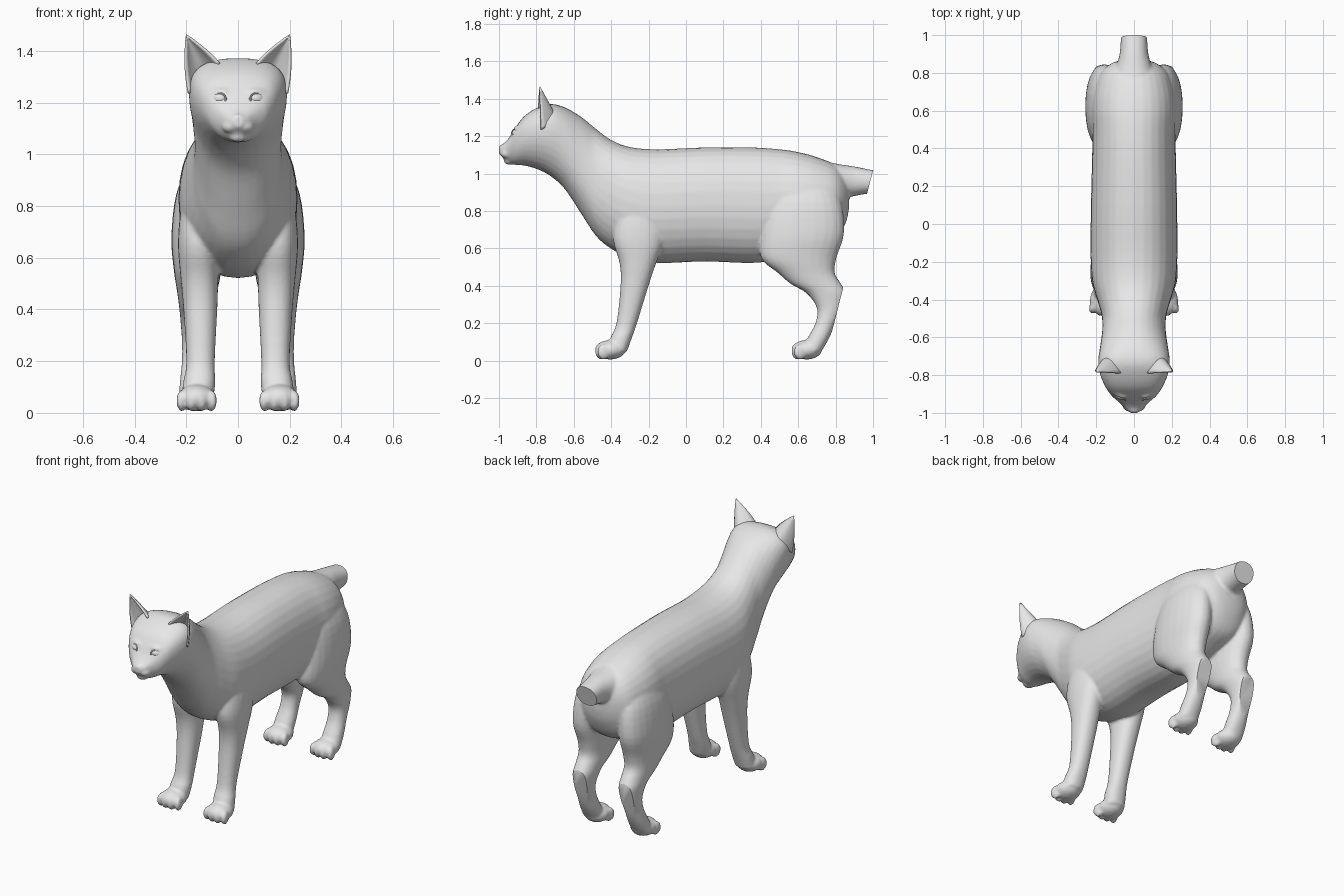
import bpy, bmesh, math
from mathutils import Matrix, Vector

if "Cube" in bpy.data.objects:
    bpy.data.objects.remove(bpy.data.objects["Cube"])

grey = bpy.data.materials.new("soft_grey")
grey.diffuse_color = (0.8, 0.8, 0.8, 1)
grey.use_nodes = True
grey.node_tree.nodes["Principled BSDF"].inputs["Base Color"].default_value = grey.diffuse_color


def spline(rows, steps):
    """Smoothly interpolate rows of numbers."""
    out = []
    for i in range(len(rows) - 1):
        p0, p1 = rows[max(i - 1, 0)], rows[i]
        p2, p3 = rows[i + 1], rows[min(i + 2, len(rows) - 1)]
        for j in range(steps):
            t = j / steps
            out.append([0.5 * (2 * b + (c - a) * t + (2 * a - 5 * b + 4 * c - d) * t * t
                               + (3 * b - a - 3 * c + d) * t ** 3)
                        for a, b, c, d in zip(p0, p1, p2, p3)])
    return out + [list(rows[-1])]


def loft(bm, rings):
    """Skin a list of closed rings and cap both ends."""
    loops = [[bm.verts.new(p) for p in r] for r in rings]
    n = len(loops[0])
    for a, b in zip(loops, loops[1:]):
        for i in range(n):
            bm.faces.new((a[i], a[(i + 1) % n], b[(i + 1) % n], b[i]))
    bm.faces.new(loops[0])
    bm.faces.new(loops[-1][::-1])


def oval(n, power):
    for i in range(n):
        a = 2 * math.pi * i / n
        c, s = math.cos(a), math.sin(a)
        yield (math.copysign(abs(c) ** (2 / power), c),
               math.copysign(abs(s) ** (2 / power), s))


def trunk(bm, rows):
    """Rows are y, bottom, top, half width; the head is widest above its middle."""
    rings = []
    for y, lo, hi, w in spline(rows, 4):
        k = 0.28 * min(1, max(0, (-0.5 - y) / 0.2))
        m, h = (lo + hi) / 2, (hi - lo) / 2
        rings.append([(w * c, y, m + h * (s + k * (1 - s * s))) for c, s in oval(32, 2.2)])
    loft(bm, rings)


def leg(bm, rows, side):
    """Rows are z, front y, back y, inner x, outer x."""
    rings = []
    for z, y0, y1, x0, x1 in spline(rows, 4):
        rings.append([(side * ((x0 + x1) / 2 + (x1 - x0) / 2 * c),
                       (y0 + y1) / 2 + (y1 - y0) / 2 * s, z) for c, s in oval(24, 2.2)])
    loft(bm, rings)


def ball(bm, centre, radii, turn=0, tilt=0):
    m = (Matrix.Translation(centre) @ Matrix.Rotation(turn, 4, 'Z')
         @ Matrix.Rotation(tilt, 4, 'X') @ Matrix.Diagonal((*radii, 1)))
    bmesh.ops.create_uvsphere(bm, u_segments=24, v_segments=14, radius=1, matrix=m)


def finish(name, bm, angle=50):
    bmesh.ops.recalc_face_normals(bm, faces=bm.faces[:])
    me = bpy.data.meshes.new(name)
    bm.to_mesh(me)
    bm.free()
    me.materials.append(grey)
    ob = bpy.data.objects.new(name, me)
    bpy.context.collection.objects.link(ob)
    bpy.ops.object.select_all(action='DESELECT')
    ob.select_set(True)
    bpy.context.view_layer.objects.active = ob
    bpy.ops.object.shade_smooth_by_angle(angle=math.radians(angle))
    return ob


# Head, neck and torso
bm = bmesh.new()
trunk(bm, [
    (-1.0, 1.105, 1.14, .02), (-.985, 1.09, 1.152, .04), (-.96, 1.068, 1.175, .062),
    (-.935, 1.052, 1.208, .09), (-.91, 1.046, 1.25, .118), (-.865, 1.043, 1.307, .15),
    (-.8, 1.025, 1.35, .178), (-.73, .99, 1.372, .19), (-.65, .92, 1.355, .18),
    (-.56, .785, 1.303, .168), (-.48, .665, 1.238, .172), (-.4, .598, 1.18, .195),
    (-.3, .55, 1.142, .222), (-.15, .522, 1.13, .23), (.1, .53, 1.14, .228),
    (.35, .522, 1.14, .222), (.5, .54, 1.13, .22), (.6, .56, 1.115, .225),
    (.7, .59, 1.088, .215), (.8, .64, 1.045, .18), (.855, .74, .98, .11),
    (.872, .82, .92, .04)])
# Tail stump, trimmed later
trunk(bm, [(.72, .83, 1.07, .13), (.82, .86, 1.05, .10), (.9, .88, 1.038, .076),
           (1.0, .897, 1.018, .069), (1.06, .905, 1.008, .067)])
# Muzzle, chin and nose
ball(bm, (0, -.945, 1.066), (.036, .028, .019))
ball(bm, (0, -.984, 1.143), (.026, .018, .013), 0, .3)
for s in (-1, 1):
    ball(bm, (s * .027, -.957, 1.106), (.036, .036, .025), s * .4)
    # Brow ridges
    ball(bm, (s * .078, -.893, 1.243), (.046, .022, .012), s * .6)
    # Legs
    leg(bm, [(.9, -.34, -.14, .08, .19), (.78, -.37, -.12, .07, .222),
             (.65, -.39, -.115, .07, .232), (.52, -.355, -.16, .076, .222),
             (.4, -.35, -.2, .08, .211), (.2, -.372, -.262, .09, .2),
             (.12, -.405, -.29, .088, .212), (.05, -.42, -.315, .095, .22)], s)
    leg(bm, [(.98, .48, .76, .05, .18), (.85, .43, .83, .05, .238),
             (.68, .40, .845, .06, .258), (.55, .40, .805, .065, .248),
             (.47, .49, .795, .08, .236), (.41, .56, .83, .088, .228),
             (.36, .645, .856, .095, .223), (.28, .70, .838, .105, .217),
             (.2, .692, .80, .11, .217), (.12, .65, .765, .105, .225),
             (.05, .62, .725, .105, .228)], s)
    # Paws with four toes each
    for y in (-.405, .645):
        ball(bm, (s * .16, y, .058), (.074, .082, .052))
        for i in range(4):
            x = (i - 1.5) * .038
            ball(bm, (s * .16 + x, y - .052 + abs(i - 1.5) * .012, .047),
                 (.02, .036, .042), x * 4)

# Blend everything into one smooth skin
bmesh.ops.recalc_face_normals(bm, faces=bm.faces[:])
body = finish("body", bm)
mod = body.modifiers.new("blend", 'REMESH')
mod.mode = 'VOXEL'
mod.voxel_size = 0.009
mod = body.modifiers.new("relax", 'SMOOTH')
mod.factor = 0.5
mod.iterations = 4
skin = bpy.data.meshes.new_from_object(
    body.evaluated_get(bpy.context.evaluated_depsgraph_get()))
bpy.data.objects.remove(body)
bm = bmesh.new()
bm.from_mesh(skin)
# Cut the tail stump flat
bmesh.ops.bisect_plane(bm, geom=bm.verts[:] + bm.edges[:] + bm.faces[:],
                       plane_co=(0, 1.0, 1.018), plane_no=(0, .118, -.03), clear_outer=True)
bmesh.ops.holes_fill(bm, edges=[e for e in bm.edges if e.is_boundary], sides=0)
finish("body", bm)

# Cupped ears, open to the front
for s, label in ((-1, "right"), (1, "left")):
    bm = bmesh.new()
    inner, outer, tip = Vector((.072, -.79, 1.35)), Vector((.19, -.775, 1.235)), Vector((.2, -.783, 1.462))
    grid = []
    for j in range(13):
        t = j / 12
        row = []
        for i in range(13):
            u = i / 6 - 1
            f = (1 - t) ** .85
            p = tip + (inner.lerp(outer, (u + 1) / 2) - tip) * f
            bulge = (1 - u * u) * f
            p += Vector((.008 * math.sin(math.pi * t) * u, .085 * bulge, .012 * bulge))
            row.append(bm.verts.new((s * p.x, p.y, p.z)))
        grid.append(row)
    for a, b in zip(grid, grid[1:]):
        for i in range(12):
            bm.faces.new((a[i], a[i + 1], b[i + 1], b[i]))
    bmesh.ops.remove_doubles(bm, verts=bm.verts[:], dist=1e-5)
    ear = finish(label + "_ear", bm, 60)
    mod = ear.modifiers.new("thickness", 'SOLIDIFY')
    mod.thickness = 0.009
    mod.offset = 0

    # Eyes with a thin lid rim
    bm = bmesh.new()
    ball(bm, (s * .075, -.907, 1.215), (.031, .02, .021), s * .55)
    finish(label + "_eye", bm)
    bpy.ops.mesh.primitive_torus_add(
        major_segments=32, minor_segments=8, major_radius=.031, minor_radius=.004,
        location=(s * .075, -.914, 1.215), rotation=(math.pi / 2, 0, s * .55))
    lid = bpy.context.object
    lid.name = label + "_eyelid"
    lid.scale = (1.05, .72, 1)
    lid.data.materials.append(grey)
    bpy.ops.object.shade_smooth_by_angle()
